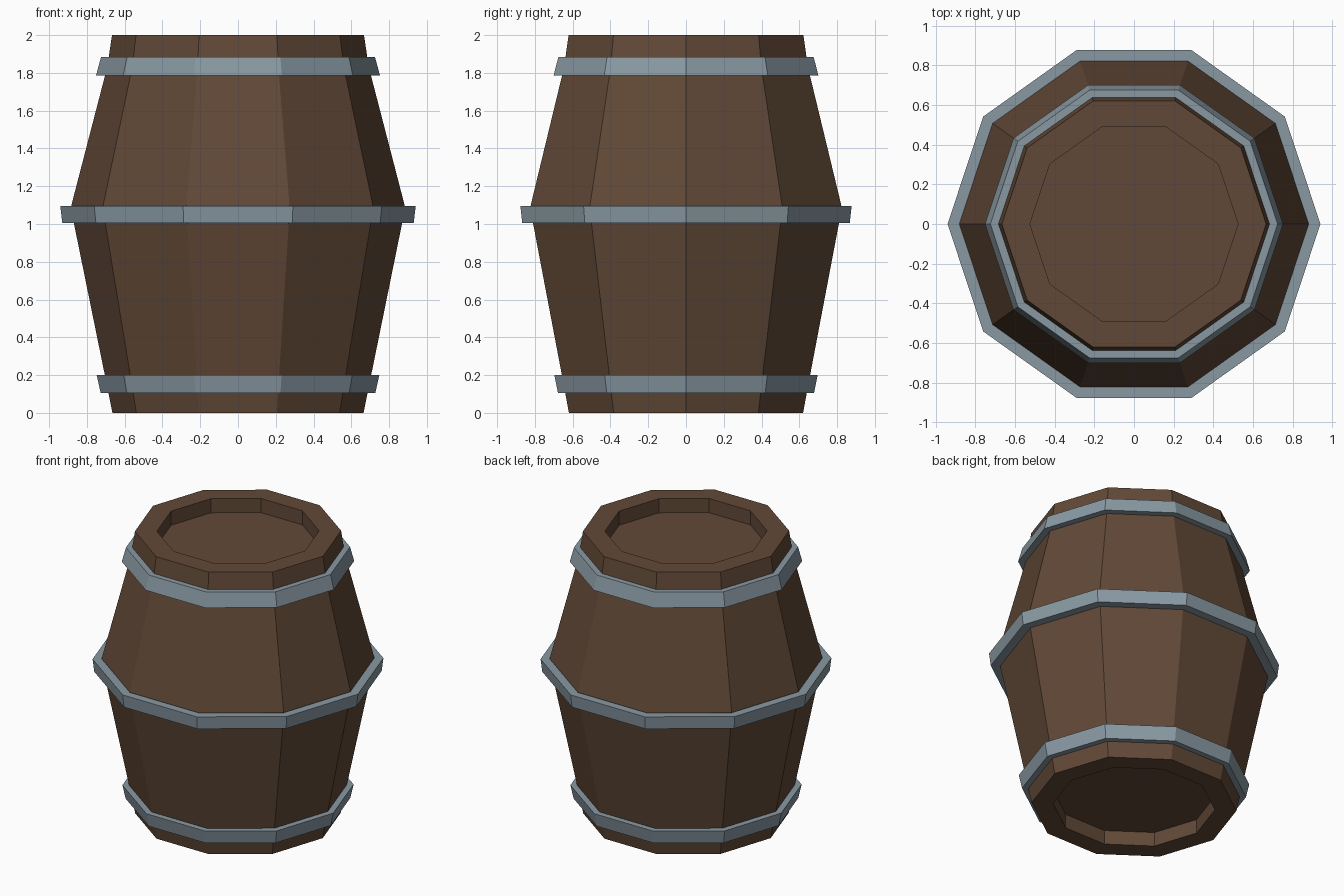
import bpy, bmesh, math

if "Cube" in bpy.data.objects:
    bpy.data.objects.remove(bpy.data.objects["Cube"])

SIDES = 10
Y_SCALE = 0.98


def material(name, rgb):
    m = bpy.data.materials.new(name)
    m.diffuse_color = (*rgb, 1)
    m.use_nodes = True
    m.node_tree.nodes["Principled BSDF"].inputs["Base Color"].default_value = m.diffuse_color
    return m


wood = material("brown wood", (0.120, 0.066, 0.038))
steel = material("blue grey steel", (0.250, 0.318, 0.365))


def lathe(name, profile, mat, capped):
    """Spin an (r, z) profile into a ten-sided part; cap its ends or close it into a ring."""
    bm = bmesh.new()
    loops = []
    for r, z in profile:
        loops.append([bm.verts.new((r * math.cos(math.tau * i / SIDES),
                                    r * math.sin(math.tau * i / SIDES) * Y_SCALE, z))
                      for i in range(SIDES)])
    pairs = list(zip(loops, loops[1:]))
    if capped:
        bm.faces.new(loops[0])
        bm.faces.new(loops[-1])
    else:
        pairs.append((loops[-1], loops[0]))
    for a, b in pairs:
        for i in range(SIDES):
            j = (i + 1) % SIDES
            bm.faces.new((a[i], a[j], b[j], b[i]))
    bmesh.ops.recalc_face_normals(bm, faces=bm.faces)
    mesh = bpy.data.meshes.new(name)
    bm.to_mesh(mesh)
    bm.free()
    mesh.materials.append(mat)
    obj = bpy.data.objects.new(name, mesh)
    bpy.context.collection.objects.link(obj)


# Barrel body with a recessed lid and base
lathe("barrel_body", [(0.525, 0.10), (0.525, 0), (0.665, 0), (0.705, 0.20),
                      (0.868, 1.0), (0.882, 1.10), (0.703, 1.79), (0.685, 1.88),
                      (0.667, 2.0), (0.525, 2.0), (0.525, 1.90)], wood, True)

# Hoops: bottom z, top z, inner and outer radii at bottom and top
for name, z0, z1, in0, out0, in1, out1 in (
        ("bottom_hoop", 0.105, 0.20, 0.67, 0.727, 0.69, 0.748),
        ("middle_hoop", 1.005, 1.095, 0.85, 0.930, 0.86, 0.941),
        ("top_hoop", 1.785, 1.885, 0.69, 0.752, 0.67, 0.725)):
    lathe(name, [(in0, z0), (out0, z0), (out1, z1), (in1, z1)], steel, False)
